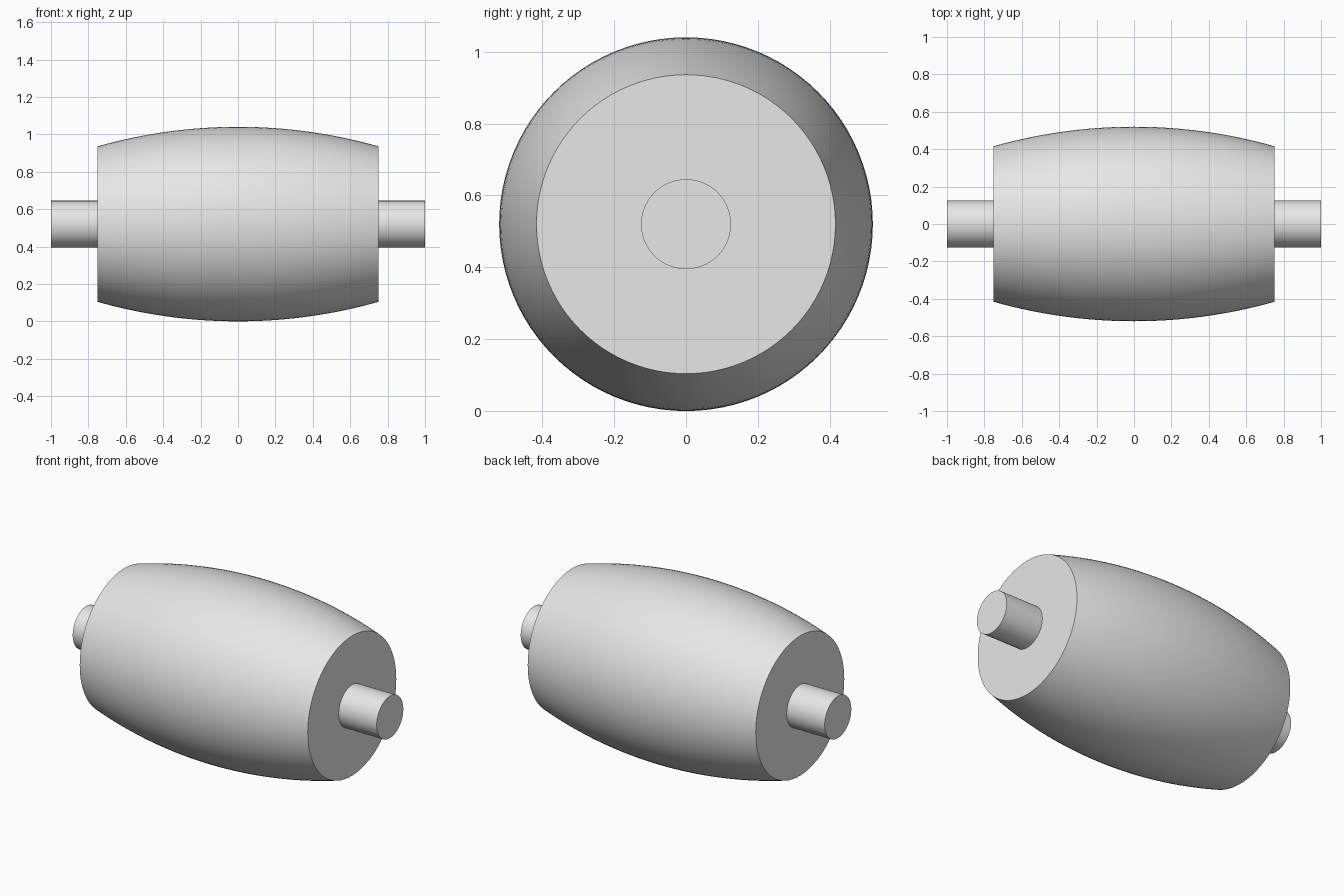
import bpy
import math

if "Cube" in bpy.data.objects:
    bpy.data.objects.remove(bpy.data.objects["Cube"], do_unlink=True)

SIDES = 96
CENTRE_Z = 0.52
HALF_BODY = 0.75
MID_RADIUS, END_RADIUS = 0.52, 0.416
SHAFT_RADIUS = 0.125

grey = bpy.data.materials.new("light_grey")
grey.use_nodes = True
colour = (0.8, 0.8, 0.8, 1)
grey.diffuse_color = colour
grey.node_tree.nodes["Principled BSDF"].inputs["Base Color"].default_value = colour


def lathe(name, profile):
    """Revolve (x, radius) points about the x axis and cap both ends."""
    verts, faces = [], []
    for x, r in profile:
        for i in range(SIDES):
            a = math.tau * i / SIDES
            verts.append((x, r * math.cos(a), r * math.sin(a)))
    for ring in range(len(profile) - 1):
        for i in range(SIDES):
            j = (i + 1) % SIDES
            a, b = ring * SIDES, (ring + 1) * SIDES
            faces.append((a + i, b + i, b + j, a + j)[::-1])
    last = (len(profile) - 1) * SIDES
    faces.append(tuple(reversed(range(SIDES))))
    faces.append(tuple(range(last, last + SIDES)))
    mesh = bpy.data.meshes.new(name)
    mesh.from_pydata(verts, [], faces)
    mesh.materials.append(grey)
    obj = bpy.data.objects.new(name, mesh)
    obj.location.z = CENTRE_Z
    bpy.context.collection.objects.link(obj)
    bpy.ops.object.select_all(action="DESELECT")
    obj.select_set(True)
    bpy.context.view_layer.objects.active = obj
    bpy.ops.object.shade_smooth_by_angle(angle=math.radians(30))
    return obj


# Crowned roller body, its side following a circular arc
sag = MID_RADIUS - END_RADIUS
arc = (HALF_BODY ** 2 + sag ** 2) / (2 * sag)
steps = 32
xs = [HALF_BODY * (2 * k / steps - 1) for k in range(steps + 1)]
lathe("roller_body", [(x, MID_RADIUS - arc + math.sqrt(arc * arc - x * x)) for x in xs])

# Stub shafts on both ends
for name, side in (("left_shaft", 1), ("right_shaft", -1)):
    ends = sorted((side * HALF_BODY, side * 1.0))
    lathe(name, [(x, SHAFT_RADIUS) for x in ends])
